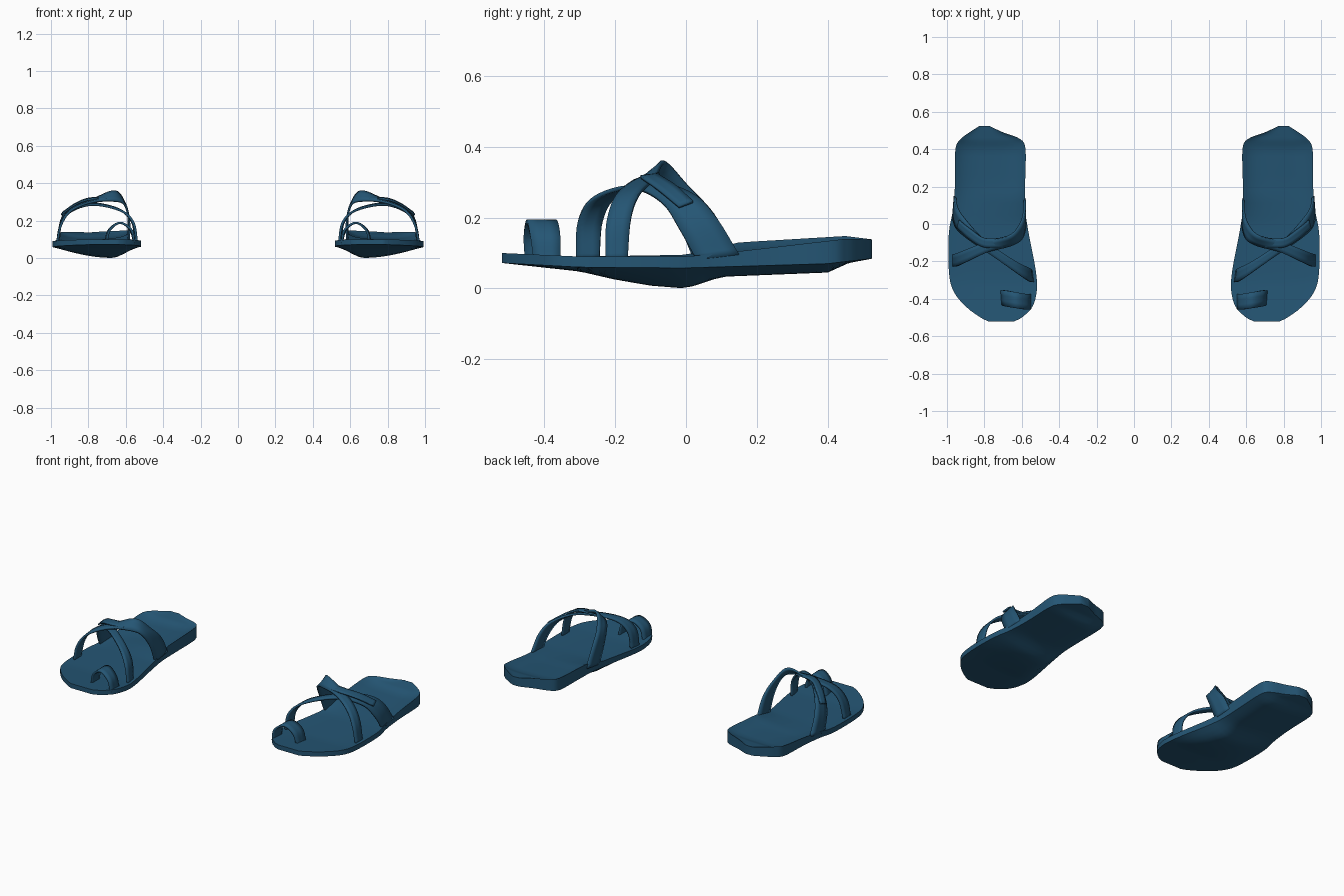
import bpy, bmesh, math
from mathutils import Vector

blue = bpy.data.materials.new("dark blue")
blue.diffuse_color = (0.018, 0.092, 0.175, 1)


def catmull(pts, steps):
    """Smooth curve through points of any dimension."""
    pts = [Vector(p) for p in pts]
    p = [2 * pts[0] - pts[1]] + pts + [2 * pts[-1] - pts[-2]]
    out = []
    for i in range(1, len(p) - 2):
        a, b, c, d = p[i - 1:i + 3]
        for k in range(steps):
            t = k / steps
            out.append(0.5 * (2 * b + (c - a) * t + (2 * a - 5 * b + 4 * c - d) * t * t
                              + (3 * b - a - 3 * c + d) * t ** 3))
    return out + [pts[-1]]


def lerp_table(table, y):
    for (y0, v0), (y1, v1) in zip(table, table[1:]):
        if y <= y1:
            return v0 + (v1 - v0) * max(0, (y - y0) / (y1 - y0))
    return table[-1][1]


def finish(name, bm, thickness=0):
    """Make the object and mirror it to the other foot."""
    bmesh.ops.recalc_face_normals(bm, faces=bm.faces)
    me = bpy.data.meshes.new(name)
    bm.to_mesh(me)
    bm.free()
    me.materials.append(blue)
    ob = bpy.data.objects.new(name, me)
    bpy.context.collection.objects.link(ob)
    bpy.context.view_layer.objects.active = ob
    ob.select_set(True)
    bpy.ops.object.shade_smooth_by_angle(angle=math.radians(40))
    ob.select_set(False)
    if thickness:
        mod = ob.modifiers.new("thickness", 'SOLIDIFY')
        mod.thickness, mod.offset = thickness, 0
    ob.modifiers.new("other_foot", 'MIRROR').use_mirror_merge = False
    return ob


def strap(name, front, back, thickness=0.012):
    """Ribbon between a front edge and a back edge."""
    bm = bmesh.new()
    rows = [[bm.verts.new(f.lerp(b, k / 3)) for k in range(4)]
            for f, b in zip(catmull(front, 6), catmull(back, 6))]
    for r, s in zip(rows, rows[1:]):
        for k in range(3):
            bm.faces.new((r[k], r[k + 1], s[k + 1], s[k]))
    return finish(name, bm, thickness)


# Sole: cross-sections along y, each (y, inner x, outer x)
plan = [(-0.52, 0.64, 0.78), (-0.50, 0.60, 0.82), (-0.445, 0.545, 0.895), (-0.36, 0.52, 0.965),
        (-0.25, 0.525, 0.99), (-0.05, 0.563, 0.99), (0.08, 0.582, 0.967), (0.22, 0.582, 0.957),
        (0.40, 0.58, 0.955), (0.455, 0.61, 0.925), (0.49, 0.70, 0.88), (0.525, 0.775, 0.825)]
inner_rim = [(-0.52, 0.10), (-0.3, 0.09), (0, 0.095), (0.15, 0.13), (0.45, 0.148), (0.53, 0.138)]
outer_rim = [(-0.52, 0.10), (-0.3, 0.09), (0, 0.09), (0.15, 0.105), (0.45, 0.14), (0.53, 0.138)]
edge_low = [(-0.52, 0.072), (-0.3, 0.06), (0, 0.058), (0.4, 0.07), (0.53, 0.085)]
belly = [(-0.52, 0.072), (-0.3, 0.048), (-0.2, 0.025), (-0.1, 0.008), (0, 0.0),
         (0.1, 0.033), (0.4, 0.045), (0.46, 0.072), (0.53, 0.085)]
dish = [(-0.52, 0.0), (-0.3, 0.005), (0, 0.005), (0.2, 0.025), (0.4, 0.03), (0.53, 0.0)]

bm = bmesh.new()
N = 16
rings = []
for y, xi, xo in catmull(plan, 4):
    top, low = [], []
    for k in range(N + 1):
        t = k / N
        x = xi + (xo - xi) * t
        rim = lerp_table(inner_rim, y) * (1 - t) + lerp_table(outer_rim, y) * t
        top.append(bm.verts.new((x, y, rim - lerp_table(dish, y) * (1 - (2 * t - 1) ** 4))))
        # underside bulges most towards the inner side
        u = t / 0.25 if t < 0.25 else (1 - t) / 0.75
        e = lerp_table(edge_low, y)
        low.append(bm.verts.new((x, y, e - (e - lerp_table(belly, y)) * math.sin(u * math.pi / 2))))
    rings.append(top + low[::-1])
for a, b in zip(rings, rings[1:]):
    for k in range(len(a)):
        j = (k + 1) % len(a)
        bm.faces.new((a[k], a[j], b[j], b[k]))
bm.faces.new(rings[0])
bm.faces.new(rings[-1])
finish("sole", bm)

# Toe loop
strap("toe_loop",
      [(0.555, -0.455, 0.08), (0.57, -0.458, 0.15), (0.63, -0.45, 0.188), (0.685, -0.44, 0.15), (0.705, -0.43, 0.08)],
      [(0.555, -0.375, 0.08), (0.575, -0.375, 0.15), (0.63, -0.365, 0.188), (0.69, -0.355, 0.15), (0.71, -0.355, 0.08)])

# Crossing straps over the instep
strap("outer_rear_strap",
      [(0.54, -0.31, 0.08), (0.56, -0.305, 0.19), (0.63, -0.26, 0.255), (0.78, -0.155, 0.285),
       (0.90, -0.07, 0.245), (0.95, -0.02, 0.17), (0.967, 0.03, 0.08)],
      [(0.55, -0.245, 0.08), (0.565, -0.235, 0.19), (0.64, -0.195, 0.262), (0.80, -0.085, 0.295),
       (0.90, 0.02, 0.265), (0.945, 0.085, 0.20), (0.958, 0.15, 0.095)])
strap("inner_rear_strap",
      [(0.583, 0.02, 0.085), (0.583, -0.03, 0.20), (0.605, -0.085, 0.285), (0.66, -0.115, 0.305),
       (0.78, -0.15, 0.30), (0.89, -0.20, 0.255), (0.945, -0.225, 0.18), (0.967, -0.228, 0.08)],
      [(0.585, 0.14, 0.10), (0.585, 0.08, 0.21), (0.605, 0.005, 0.29), (0.66, -0.06, 0.358),
       (0.78, -0.09, 0.31), (0.88, -0.13, 0.27), (0.94, -0.155, 0.20), (0.967, -0.165, 0.08)])

# Loose strap end lying over the crossing
strap("strap_end",
      [(0.70, -0.125, 0.315), (0.80, -0.125, 0.312), (0.88, -0.08, 0.28), (0.945, -0.02, 0.23)],
      [(0.70, -0.075, 0.325), (0.80, -0.075, 0.318), (0.87, -0.03, 0.29), (0.935, 0.02, 0.245)], 0.009)
